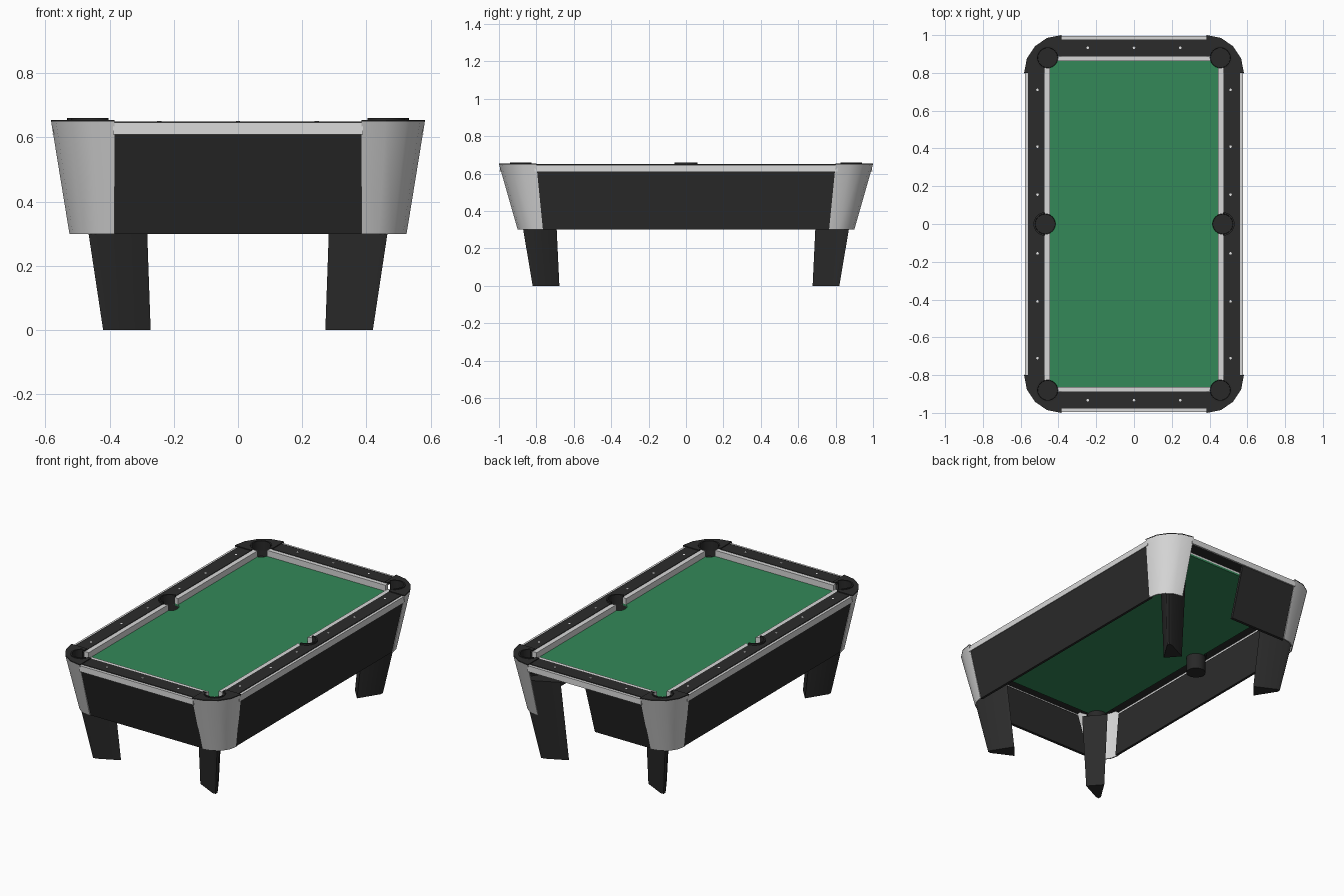
import bpy, bmesh, math
from mathutils import Matrix

if "Cube" in bpy.data.objects:
    bpy.data.objects.remove(bpy.data.objects["Cube"])


def material(name, rgb):
    m = bpy.data.materials.new(name)
    m.use_nodes = True
    m.diffuse_color = (*rgb, 1)
    m.node_tree.nodes["Principled BSDF"].inputs["Base Color"].default_value = (*rgb, 1)
    return m


black = material("black laminate", (.024, .024, .024))
rubber = material("pocket black", (.021, .021, .021))
silver = material("light grey trim", (.68, .68, .68))
green = material("green cloth", (.033, .25, .098))
white = material("white marker", (.85, .85, .85))

CORNERS = [(sx, sy) for sx in (-1, 1) for sy in (-1, 1)]


def finish(bm, name, mat, smooth=False):
    bmesh.ops.recalc_face_normals(bm, faces=bm.faces)
    me = bpy.data.meshes.new(name)
    bm.to_mesh(me)
    bm.free()
    me.materials.append(mat)
    ob = bpy.data.objects.new(name, me)
    bpy.context.collection.objects.link(ob)
    if smooth:
        bpy.ops.object.select_all(action='DESELECT')
        ob.select_set(True)
        bpy.context.view_layer.objects.active = ob
        bpy.ops.object.shade_smooth_by_angle(angle=math.radians(35))
    return ob


def loft(name, low, high, z0, z1, mat, flip=(1, 1), smooth=False):
    """Solid between two matching outlines, mirrored by flip."""
    bm = bmesh.new()
    rings = [[bm.verts.new((x * flip[0], y * flip[1], z)) for x, y in pts]
             for pts, z in ((low, z0), (high, z1))]
    bm.faces.new(rings[0])
    bm.faces.new(rings[1])
    n = len(low)
    for i in range(n):
        j = (i + 1) % n
        bm.faces.new((rings[0][i], rings[0][j], rings[1][j], rings[1][i]))
    return finish(bm, name, mat, smooth)


def rect(x0, x1, y0, y1):
    return [(x0, y0), (x1, y0), (x1, y1), (x0, y1)]


def box(name, r, z0, z1, mat, flip=(1, 1)):
    return loft(name, rect(*r), rect(*r), z0, z1, mat, flip)


def arc(cx, cy, rx, ry, start, end, n):
    angles = [math.radians(start + (end - start) * i / n) for i in range(n + 1)]
    return [(cx + rx * math.cos(a), cy + ry * math.sin(a)) for a in angles]


def cut(ob, cutter):
    mod = ob.modifiers.new("pocket holes", 'BOOLEAN')
    mod.object = cutter
    mod.operation = 'DIFFERENCE'
    mod.solver = 'EXACT'
    bpy.context.view_layer.objects.active = ob
    bpy.ops.object.modifier_apply(modifier=mod.name)


# Pockets: position, outward direction, collar half angle, cup bottom height
pockets = [(sx * .457, sy * .88, math.degrees(math.atan2(sy, sx)), 105, .56)
           for sx, sy in CORNERS]
pockets += [(sx * .47, 0, 0 if sx > 0 else 180, 90, .5) for sx in (-1, 1)]

# Temporary cutter for all pocket holes
bm = bmesh.new()
for px, py, *_ in pockets:
    bmesh.ops.create_cone(bm, cap_ends=True, segments=24, radius1=.054, radius2=.054,
                          depth=.4, matrix=Matrix.Translation((px, py, .6)))
cutter = finish(bm, "pocket_cutter", rubber)
cutter.hide_render = True

# Playing surface
cut(box("cloth_bed", (-.48, .48, -.895, .895), .598, .61, green), cutter)

# Rails, cushions, outer trim and side panels
for s in (-1, 1):
    side, end = (s, 1), (1, s)
    cut(box("side_rail", (.474, .56, -.81, .81), .625, .65, black, side), cutter)
    box("end_rail", (-.39, .39, .888, .977), .625, .65, black, end)
    cut(box("side_cushion", (.445, .475, -.89, .89), .61, .647, silver, side), cutter)
    cut(box("end_cushion", (-.475, .475, .863, .89), .61, .647, silver, end), cutter)
    loft("side_trim", rect(.566, .577, -.81, .81), rect(.555, .576, -.81, .81),
         .61, .646, silver, side)
    loft("end_trim", rect(-.39, .39, .984, .996), rect(-.39, .39, .97, .995),
         .61, .646, silver, end)
    loft("side_panel", rect(.505, .52, -.77, .77), rect(.558, .574, -.805, .805),
         .3, .612, black, side)
    # The back end is half open
    right_edge = .39 if s < 0 else 0
    loft("end_panel", rect(-.39, right_edge, .875, .892),
         rect(-.39, right_edge, .97, .988), .3, .612, black, end)

# Corners: tapered skirt, top cap and leg
top_out = arc(.385, .8, .197, .2, 0, 90, 4)
top_in = arc(.385, .8, .19, .193, 90, 0, 4)
low_out = arc(.385, .765, .14, .135, 0, 90, 4)
low_in = arc(.385, .765, .133, .128, 90, 0, 4)
foot = [(.272, .757), (.342, .677), (.42, .8), (.42, .82), (.4, .82)]
leg_top = [(x + .017 + .39 * (x - .27), y + .025 + .42 * (y - .68)) for x, y in foot]
for c in CORNERS:
    loft("corner_skirt", low_out + low_in, top_out + top_in, .3, .65, silver, c, True)
    outline = top_out + [(.385, .888), (.474, .888), (.474, .8)]
    cut(loft("corner_cap", outline, outline, .649, .655, black, c), cutter)
    loft("leg", foot, leg_top, 0, .5, black, c, True)

# Pocket cups below the bed and raised collars on the rail side
for px, py, facing, spread, bottom in pockets:
    depth = .606 - bottom
    bm = bmesh.new()
    bmesh.ops.create_cone(bm, cap_ends=True, segments=24, radius1=.056, radius2=.056,
                          depth=depth, matrix=Matrix.Translation((px, py, bottom + depth / 2)))
    lid = max(bm.faces, key=lambda f: f.calc_center_median().z)
    bmesh.ops.inset_region(bm, faces=[lid], thickness=.004)
    bmesh.ops.translate(bm, verts=lid.verts, vec=(0, 0, .006 - depth))
    finish(bm, "pocket_cup", rubber, True)
    a, b = facing - spread, facing + spread
    wall = arc(px, py, .062, .062, a, b, 16) + arc(px, py, .053, .053, b, a, 16)
    loft("pocket_collar", wall, wall, .6, .66, rubber, smooth=True)

# Sight markers on the rails
spots = [(sx * .511, sy * y) for sx, sy in CORNERS for y in (.155, .41, .71)]
spots += [(x, sy * .933) for sy in (-1, 1) for x in (-.245, 0, .245)]
for x, y in spots:
    dot = arc(x, y, .007, .007, 0, 315, 7)
    loft("rail_marker", dot, dot, .648, .651, white)

bpy.data.objects.remove(cutter)
